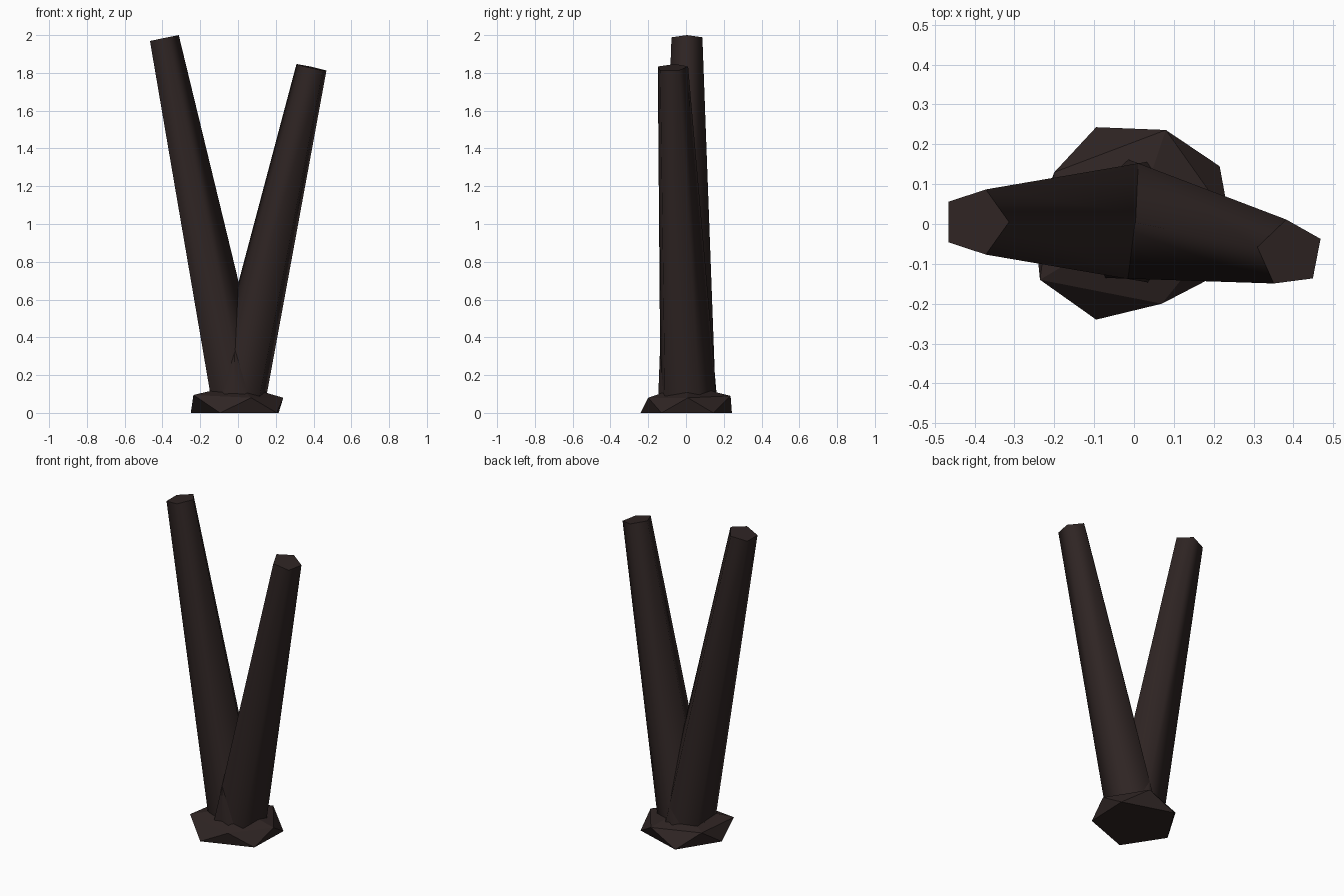
import bpy
import bmesh
from math import cos, sin, radians, tau
from mathutils import Vector

if "Cube" in bpy.data.objects:
    bpy.data.objects.remove(bpy.data.objects["Cube"], do_unlink=True)

# One dark bark colour throughout
bark = bpy.data.materials.new("dark_bark")
bark.use_nodes = True
colour = (0.028, 0.018, 0.017, 1)
bark.diffuse_color = colour
shader = bark.node_tree.nodes["Principled BSDF"]
shader.inputs["Base Color"].default_value = colour
shader.inputs["Roughness"].default_value = 0.9


def finish(bm, name):
    bmesh.ops.recalc_face_normals(bm, faces=bm.faces)
    mesh = bpy.data.meshes.new(name)
    bm.to_mesh(mesh)
    bm.free()
    mesh.materials.append(bark)
    obj = bpy.data.objects.new(name, mesh)
    bpy.context.collection.objects.link(obj)
    return obj


def trunk(name, foot, tip, foot_radius, tip_radius, phase, sides=5):
    """Tapered five-sided trunk whose ends are square to its axis."""
    foot, tip = Vector(foot), Vector(tip)
    turn = Vector((0, 0, 1)).rotation_difference(tip - foot)
    bm = bmesh.new()
    rings = []
    for centre, radius in ((foot, foot_radius), (tip, tip_radius)):
        angles = [radians(phase) + tau * i / sides for i in range(sides)]
        rings.append([bm.verts.new(centre + turn @ Vector((radius * cos(a), radius * sin(a), 0)))
                      for a in angles])
    low, high = rings
    for i in range(sides):
        j = (i + 1) % sides
        bm.faces.new((low[i], low[j], high[j], high[i]))
    bm.faces.new(low)
    bm.faces.new(high)
    obj = finish(bm, name)
    # Rounded sides, crisp end caps
    bpy.ops.object.select_all(action="DESELECT")
    obj.select_set(True)
    bpy.context.view_layer.objects.active = obj
    bpy.ops.object.shade_smooth_by_angle(angle=radians(80))


trunk("right_trunk", (-0.01, 0.005, 0.07), (-0.398, 0.005, 1.983), 0.16, 0.086, 0)
trunk("left_trunk", (0.0, 0.005, 0.07), (0.392, -0.074, 1.828), 0.16, 0.086, 25)

# Faceted root base: floor pentagon, raised twisted pentagon, low peak
floor_ring = [(0.205, -0.13, 0), (0.215, 0.145, 0), (-0.095, 0.243, 0),
              (-0.25, 0.0, 0), (-0.095, -0.24, 0)]
upper_ring = [(0.24, 0.01, 0.08), (0.08, 0.236, 0.09), (-0.2, 0.13, 0.09),
              (-0.236, -0.14, 0.095), (0.07, -0.2, 0.08)]
bm = bmesh.new()
low = [bm.verts.new(p) for p in floor_ring]
high = [bm.verts.new(p) for p in upper_ring]
peak = bm.verts.new((0, 0, 0.15))
for i in range(5):
    j = (i + 1) % 5
    bm.faces.new((low[i], low[j], high[i]))
    bm.faces.new((low[j], high[j], high[i]))
    bm.faces.new((high[i], high[j], peak))
bm.faces.new(low)
finish(bm, "root_base")
